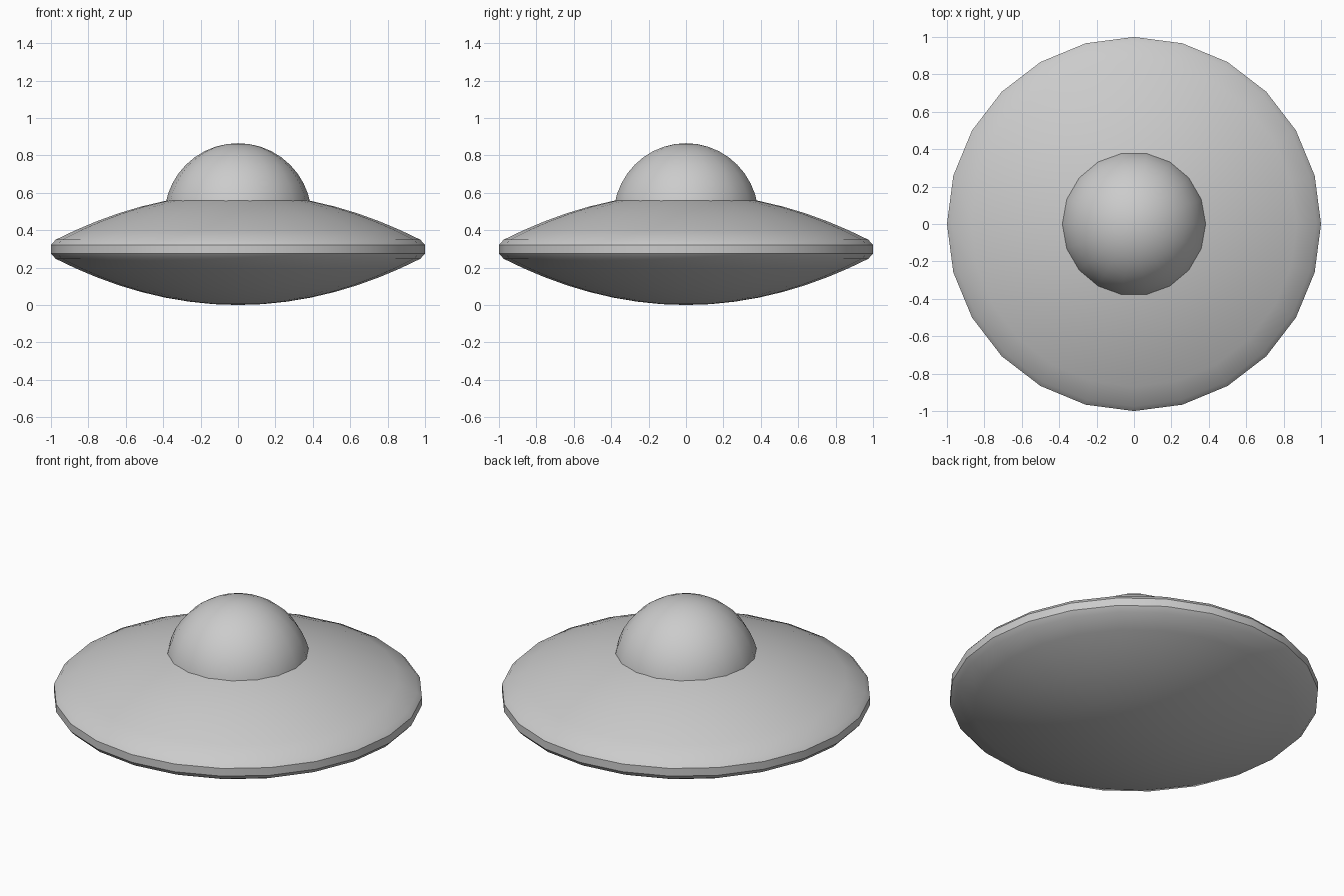
import bpy, bmesh, math

cube = bpy.data.objects.get("Cube")
if cube:
    bpy.data.objects.remove(cube, do_unlink=True)

grey = bpy.data.materials.new("light_grey")
grey.use_nodes = True
colour = (0.6, 0.6, 0.6, 1)
grey.diffuse_color = colour
grey.node_tree.nodes["Principled BSDF"].inputs["Base Color"].default_value = colour


def lathe(name, profile, sides):
    """Spin a bottom-to-top (radius, height) profile around z."""
    bm = bmesh.new()
    rings = []
    for r, z in profile:
        if r == 0:
            rings.append([bm.verts.new((0, 0, z))] * sides)
        else:
            angles = [math.tau * i / sides for i in range(sides)]
            rings.append([bm.verts.new((r * math.cos(a), r * math.sin(a), z)) for a in angles])
    for low, high in zip(rings, rings[1:]):
        for i in range(sides):
            j = (i + 1) % sides
            corners = dict.fromkeys((low[i], low[j], high[j], high[i]))
            bm.faces.new(list(corners))
    if profile[0][0] > 0:
        bm.faces.new(rings[0][::-1])
    bmesh.ops.recalc_face_normals(bm, faces=bm.faces[:])
    mesh = bpy.data.meshes.new(name)
    bm.to_mesh(mesh)
    bm.free()
    mesh.materials.append(grey)
    obj = bpy.data.objects.new(name, mesh)
    bpy.context.collection.objects.link(obj)
    bpy.ops.object.select_all(action="DESELECT")
    obj.select_set(True)
    bpy.context.view_layer.objects.active = obj
    bpy.ops.object.shade_smooth_by_angle(angle=math.radians(30))
    return obj


# Saucer hull: two shallow bowls mirrored about a narrow upright rim
mid = 0.298
bowl = [(r, 0.26 * r * r) for r in (0, 0.13, 0.26, 0.39, 0.52, 0.64, 0.76, 0.87, 0.975)]
lower = bowl + [(1, 0.275)]
upper = [(r, 2 * mid - z) for r, z in reversed(lower)]
lathe("saucer_hull", lower + upper, 24)

# Cockpit dome: upper part of a sphere, sunk into the hull
radius, centre = 0.394, 0.471
steps = 10
dome = [(radius * math.cos(a), centre + radius * math.sin(a))
        for a in (math.pi / 2 * i / steps for i in range(steps))]
lathe("cockpit_dome", dome + [(0, centre + radius)], 18)
